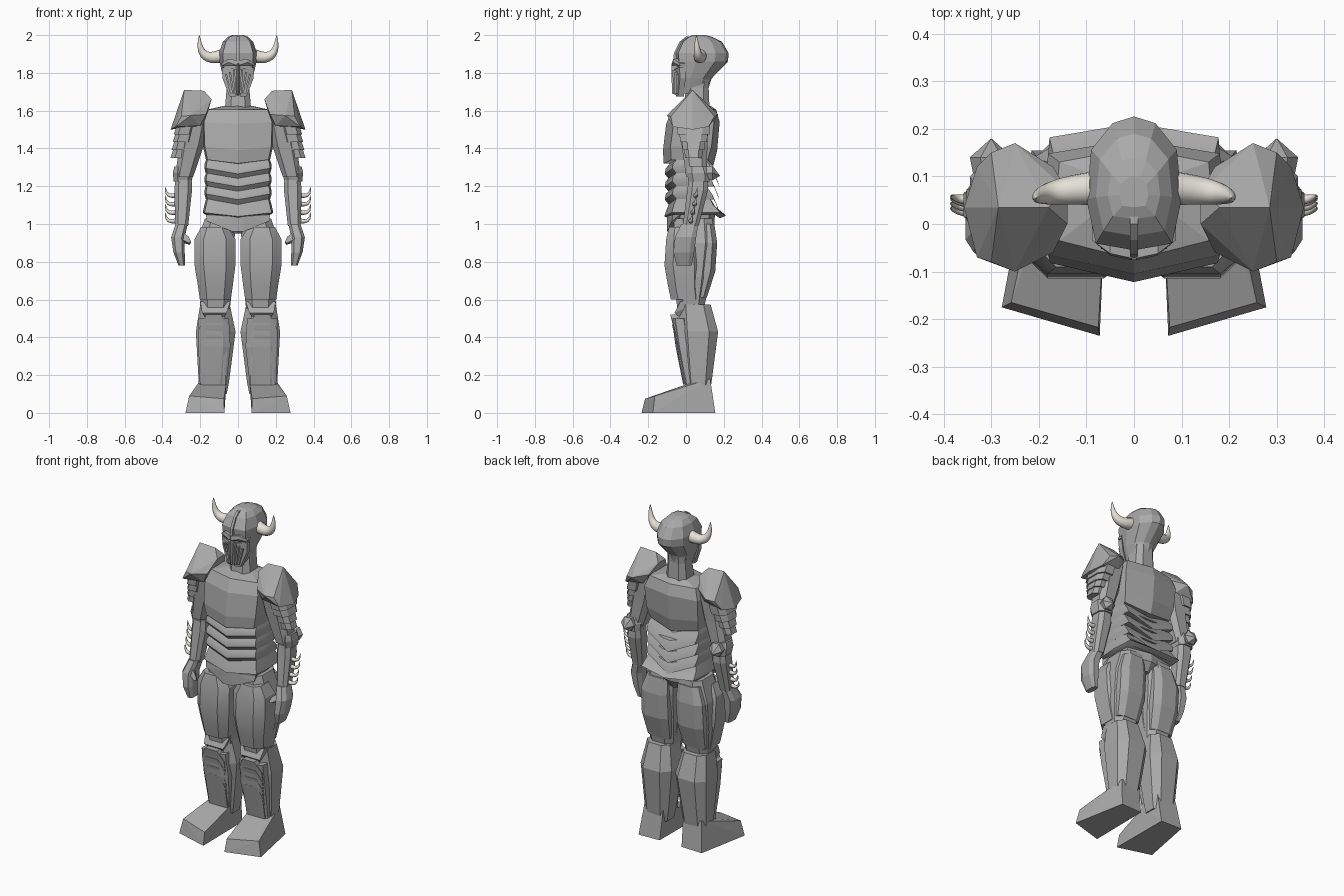
import bpy, bmesh, math
from mathutils import Vector
from mathutils.geometry import interpolate_bezier


def material(name, rgb):
    m = bpy.data.materials.new(name)
    m.diffuse_color = (*rgb, 1)
    return m


STEEL = material("steel_grey", (0.40, 0.40, 0.40))
BONE = material("horn_ivory", (0.78, 0.75, 0.68))


def finish(name, bm, mat=STEEL, mirror=False, smooth=None):
    bmesh.ops.recalc_face_normals(bm, faces=bm.faces)
    me = bpy.data.meshes.new(name)
    bm.to_mesh(me)
    bm.free()
    me.materials.append(mat)
    ob = bpy.data.objects.new(name, me)
    bpy.context.collection.objects.link(ob)
    if smooth:
        bpy.ops.object.select_all(action='DESELECT')
        ob.select_set(True)
        bpy.context.view_layer.objects.active = ob
        bpy.ops.object.shade_smooth_by_angle(angle=math.radians(smooth))
    if mirror:
        mod = ob.modifiers.new("mirror", 'MIRROR')
        mod.use_mirror_merge = False
    return ob


def loft(name, rings, **kw):
    """Skin a stack of equal-length point rings and cap both ends."""
    bm = bmesh.new()
    rows = [[bm.verts.new(p) for p in r] for r in rings]
    n = len(rows[0])
    for a, b in zip(rows, rows[1:]):
        for i in range(n):
            bm.faces.new((a[i], a[(i + 1) % n], b[(i + 1) % n], b[i]))
    bm.faces.new(rows[0][::-1])
    bm.faces.new(rows[-1])
    return finish(name, bm, **kw)


def hull(name, pts, **kw):
    bm = bmesh.new()
    for p in pts:
        bm.verts.new(p)
    r = bmesh.ops.convex_hull(bm, input=bm.verts)
    junk = set(r["geom_interior"]) | set(r["geom_unused"])
    bmesh.ops.delete(bm, geom=[v for v in junk if isinstance(v, bmesh.types.BMVert)], context='VERTS')
    bmesh.ops.dissolve_limit(bm, angle_limit=0.03, verts=bm.verts, edges=bm.edges)
    return finish(name, bm, **kw)


def body_ring(z, w, yf, yb, df=0, db=0):
    """Torso section with a keel at front and back, optionally dropped into a V."""
    half = [(0, yf, z - df), (.95 * w, yf + .04, z), (w, (yf + yb) / 2, z),
            (.95 * w, yb - .03, z), (0, yb, z - db)]
    return half + [(-x, y, c) for x, y, c in half[3:0:-1]]


def oct_ring(cx, cy, hx, hy, z, k=.55):
    return [(cx + a * hx, cy + b * hy, z) for a, b in
            ((1, -k), (1, k), (k, 1), (-k, 1), (-1, k), (-1, -k), (-k, -1), (k, -1))]


def limb(name, specs, **kw):
    return loft(name, [oct_ring(*s) for s in specs], mirror=True, **kw)


def spike(name, ctrl, r, n=12, steps=9):
    """Tapered tube along a bezier."""
    pts = interpolate_bezier(*[Vector(c) for c in ctrl], steps)
    rings = []
    for i, p in enumerate(pts):
        t = (pts[min(i + 1, steps - 1)] - pts[max(i - 1, 0)]).normalized()
        u = Vector((0, 1, 0))
        u = (u - t * u.dot(t)).normalized()
        v = t.cross(u)
        rad = r * (1 - i / (steps - 1)) ** .75 + .001
        rings.append([p + rad * (u * math.cos(a) + v * math.sin(a))
                      for a in (2 * math.pi * j / n for j in range(n))])
    return loft(name, rings, mat=BONE, mirror=True, smooth=50)


# Torso: breastplate, overlapping belly bands, flared belt, hips
loft("breastplate", [body_ring(*s) for s in (
    (1.34, .17, -.118, .145, .02, .03), (1.41, .185, -.122, .165, .02, .02),
    (1.54, .19, -.105, .178, .01, 0), (1.605, .165, -.075, .16, 0, 0),
    (1.625, .075, -.01, .13, 0, 0))])
for i in range(3):
    z = 1.345 - .068 * i
    loft("belly_band", [body_ring(*s) for s in (
        (z, .168, -.085, .13, .025, .05), (z - .025, .176, -.108, .15, .028, .06),
        (z - .05, .178, -.112, .168, .03, .07), (z - .078, .17, -.09, .178, .03, .075))],
        smooth=40)
loft("belt", [body_ring(*s) for s in (
    (1.15, .165, -.085, .15, .03, .05), (1.10, .178, -.105, .175, .03, .05),
    (1.06, .187, -.115, .212, .02, .015), (1.05, .175, -.09, .18, .02, .02))], smooth=40)
loft("hips", [body_ring(*s) for s in (
    (1.08, .165, -.075, .155), (1.0, .15, -.07, .15), (.95, .04, -.045, .12))])
hull("groin_plate", [(s * x, y, z) for s in (1, -1) for x, y, z in (
    (.17, -.07, 1.05), (.165, -.075, 1.015), (.03, -.1, .96), (.03, -.1, 1.04),
    (.03, -.02, .97), (.16, -.03, 1.05))])

# Neck and helmet
loft("neck", [oct_ring(0, .055, .07, .07, 1.60), oct_ring(0, .06, .06, .06, 1.72),
              oct_ring(0, .065, .06, .06, 1.78)])


def head_ring(z, w, yf, yb):
    d = yb - yf
    half = [(0, yf, z), (.8 * w, yf + .05 * d, z), (w, yf + .38 * d, z),
            (.9 * w, yf + .75 * d, z), (.45 * w, yf + .95 * d, z)]
    return half + [(0, yb, z)] + [(-x, y, c) for x, y, c in half[:0:-1]]


loft("helmet", [head_ring(*s) for s in (
    (1.69, .05, -.035, .11), (1.77, .078, -.045, .135), (1.86, .098, -.05, .222),
    (1.905, .1, -.055, .226), (1.965, .08, -.025, .19), (1.99, .055, .01, .14),
    (2.0, .03, .035, .1))])
loft("helmet_crest", [[(s * .008, y + dy, z) for s, dy in ((1, 0), (-1, 0), (-1, .03), (1, .03))]
                      for y, z in ((-.07, 1.85), (-.064, 1.905), (-.034, 1.965), (.0, 1.992))])

# Face mask: cheeks, brow, nose ridge and breathing bars
hull("cheek_plate", [(x, y + d, z) for d in (0, .03) for x, y, z in (
    (.008, -.06, 1.82), (.086, -.034, 1.83), (.082, -.032, 1.77), (.045, -.042, 1.675),
    (.01, -.052, 1.675))], mirror=True)
hull("brow_plate", [(x, y + d, z) for d in (0, .03) for x, y, z in (
    (.004, -.076, 1.84), (.004, -.072, 1.865), (.05, -.062, 1.875), (.088, -.034, 1.85),
    (.085, -.036, 1.837), (.05, -.066, 1.855))], mirror=True)
hull("nose_ridge", [(0, -.078, 1.85), (0, -.074, 1.69), (.012, -.05, 1.85), (-.012, -.05, 1.85),
                    (.008, -.04, 1.68), (-.008, -.04, 1.68)])
for i in range(3):
    xt, xb = .022 + .021 * i, .013 + .012 * i
    yt, yb = -.066 + .010 * i, -.06 + .006 * i
    hull("mask_bar", [(x + s * .005, y + d, z) for s in (1, -1) for d in (-.006, .02)
                      for x, y, z in ((xt, yt, 1.815 - .01 * i), (xb, yb, 1.69))], mirror=True)

# Horns
spike("horn", ((.085, .075, 1.89), (.19, .068, 1.86), (.205, .055, 1.92), (.205, .055, 2.0)),
      .034, n=16, steps=14)

# Pauldrons with trailing arm lames
hull("pauldron", [(.18, .035, 1.705), (.285, .035, 1.71), (.14, .0, 1.66), (.14, .07, 1.66),
                  (.17, -.06, 1.58), (.25, -.1, 1.575), (.25, .17, 1.58), (.17, .12, 1.6),
                  (.33, -.07, 1.515), (.357, .035, 1.5), (.33, .12, 1.515), (.175, .03, 1.54),
                  (.2, -.05, 1.52), (.2, .11, 1.53), (.3, -.08, 1.57), (.3, .15, 1.57)], mirror=True)
for i in range(4):
    z, x = 1.53 - .042 * i, .272 + .006 * i
    hy = .088 - .013 * i
    limb("arm_lame", [(x, .04, .05, hy, z), (x + .016, .04, .052, hy - .004, z - .055),
                      (x + .012, .04, .042, hy - .015, z - .055)])

# Arms, elbow guards, gauntlets
limb("upper_arm", [(.215, .04, .065, .08, 1.57), (.245, .045, .065, .068, 1.42),
                   (.285, .055, .048, .055, 1.25)])
limb("elbow_band", [(.292, .06, .045, .052, 1.305), (.292, .065, .053, .062, 1.27),
                    (.292, .07, .048, .055, 1.225)])
hull("elbow_guard", [(.3, .18, 1.255)] + [
    (.3 + r * math.cos(a), y, 1.27 + r * math.sin(a)) for r, y in ((.045, .14), (.035, .09))
    for a in (math.pi * j / 3 for j in range(6))], mirror=True)
limb("forearm", [(.288, .065, .042, .05, 1.25), (.29, .062, .047, .055, 1.18),
                 (.298, .025, .034, .042, .99)])
limb("hand", [(.298, .02, .032, .045, 1.0), (.318, -.002, .036, .056, .93),
              (.312, -.012, .03, .055, .85), (.298, -.01, .017, .04, .78)])
hull("thumb", [(.3, -.03, .96), (.3, -.045, .92), (.29, -.01, .95), (.262, -.045, .935),
               (.247, -.05, .905), (.255, -.03, .89), (.29, -.02, .9), (.26, -.06, .9)], mirror=True)
for z, y in ((1.155, .05), (1.11, .045), (1.065, .035), (1.02, .025)):
    spike("forearm_spike", ((.315, y, z), (.37, y, z - .015), (.38, y + .005, z),
                            (.385, y + .01, z + .04)), .013, n=8, steps=7)

# Thighs: core, front cuisse, rear plate
limb("thigh", [(.095, .04, .08, .1, 1.03), (.118, .04, .1, .115, .9),
               (.12, .03, .095, .1, .72), (.118, .025, .075, .07, .55)])
limb("front_cuisse", [(.125, -.02, .07, .07, .985), (.122, -.015, .108, .09, .92),
                      (.122, -.012, .108, .102, .78), (.12, -.005, .092, .09, .67),
                      (.12, .005, .082, .085, .60)], smooth=25)
limb("rear_cuisse", [(.105, .1, .07, .05, 1.0), (.12, .11, .09, .055, .9),
                     (.12, .1, .09, .055, .75), (.12, .07, .075, .04, .61)])

# Lower legs and knee caps
limb("calf", [(.122, .045, .078, .085, .575), (.118, .065, .105, .105, .43),
              (.128, .065, .08, .07, .16), (.13, .065, .07, .06, .1)])
hull("knee_cap", [(.04, -.03, .59), (.2, -.03, .59), (.06, -.06, .53), (.19, -.06, .53),
                  (.05, .05, .58), (.2, .05, .58), (.08, -.03, .5), (.17, -.03, .5)], mirror=True)

# Greaves: stacked arched plates leaning back to the ankle
for i in range(4):
    top = .53 - .055 * i
    low = .145 if i == 3 else top - .18
    out = .075 - .004 * i
    outline = [(-out, low), (-out, top - .075), (-.04, top - .01), (.04, top - .01),
               (out, top - .075), (out, low)]
    lean = lambda z: -.085 + (.53 - z) * .2
    pts = [(.128 + x, lean(z) - .002 * i + d + .25 * max(0, abs(x) - .04), z)
           for d in (0, .035) for x, z in outline]
    hull("greave_plate", pts, mirror=True)
limb("greave_base", [(.128, -.035, .08, .04, .50), (.125, -.01, .085, .045, .35),
                     (.132, .025, .07, .04, .15)])

# Boots
hull("boot", [(.072, -.235, 0), (.278, -.175, 0), (.215, .155, 0), (.075, .15, 0),
              (.075, -.217, .075), (.258, -.165, .09), (.062, 0, .15), (.2, 0, .15),
              (.068, .125, .18), (.195, .128, .18)], mirror=True)
